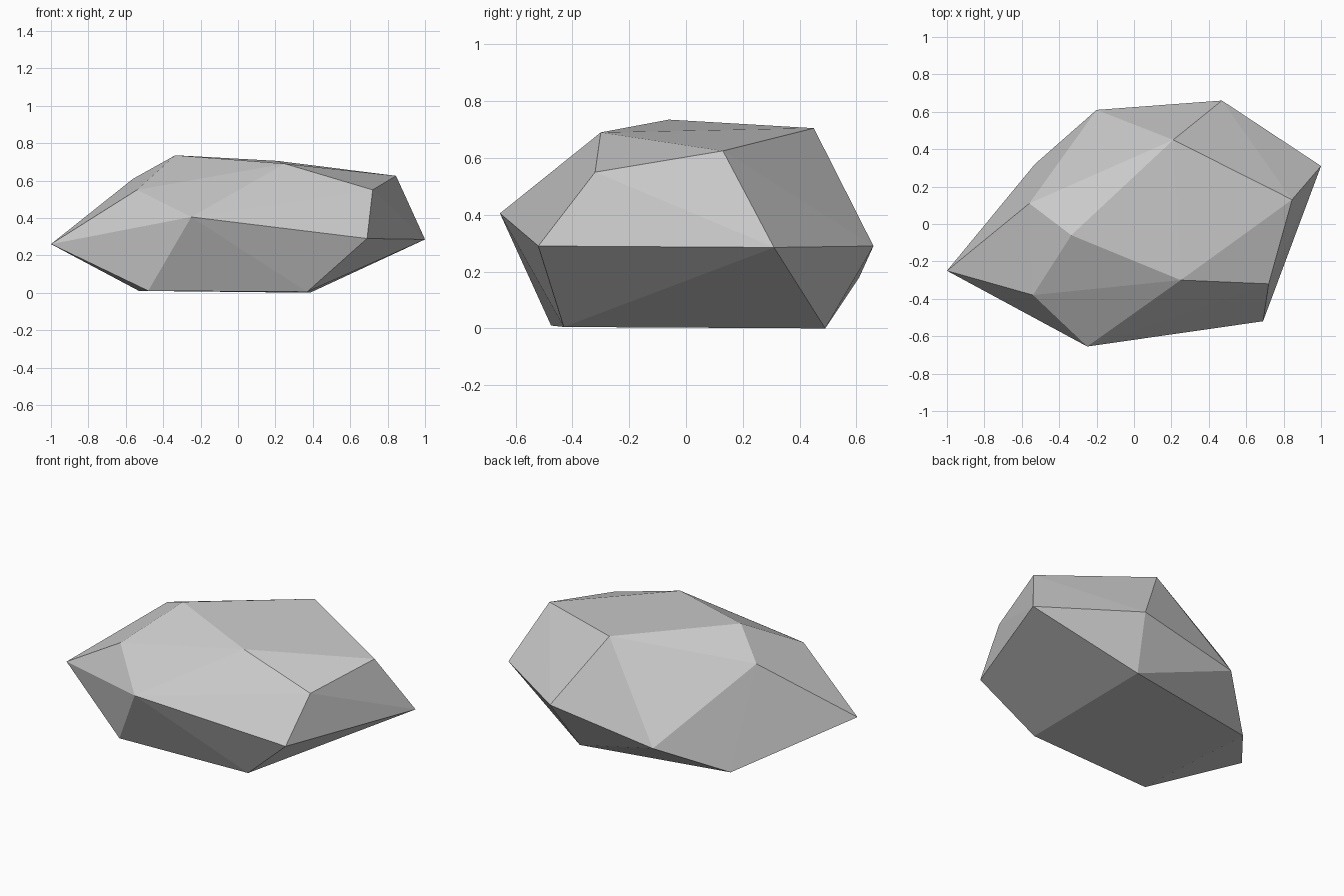
import bpy
import bmesh

# Remove the default cube only
default_cube = bpy.data.objects.get("Cube")
if default_cube:
    bpy.data.objects.remove(default_cube, do_unlink=True)


def make_material(name, color):
    material = bpy.data.materials.new(name)
    material.use_nodes = True
    material.diffuse_color = color
    shader = next(n for n in material.node_tree.nodes if n.type == "BSDF_PRINCIPLED")
    shader.inputs["Base Color"].default_value = color
    shader.inputs["Roughness"].default_value = 0.9
    return material


def make_hull(name, corners, material):
    """Wrap a tight faceted skin around the corner points."""
    bm = bmesh.new()
    for corner in corners:
        bm.verts.new(corner)
    bmesh.ops.convex_hull(bm, input=bm.verts[:], use_existing_faces=False)
    bmesh.ops.recalc_face_normals(bm, faces=bm.faces[:])
    for face in bm.faces:
        face.smooth = False
    mesh = bpy.data.meshes.new(name)
    bm.to_mesh(mesh)
    bm.free()
    mesh.materials.append(material)
    rock = bpy.data.objects.new(name, mesh)
    bpy.context.collection.objects.link(rock)
    return rock


# Flat underside the boulder rests on
base_corners = [
    (-0.48, -0.475, 0.01),
    (0.37, -0.43, 0.005),
    (0.385, 0.49, 0),
    (-0.53, 0.32, 0.01),
]

# Widest belt around the sides
belt_corners = [
    (-1, -0.25, 0.26),
    (-0.25, -0.655, 0.405),
    (0.69, -0.52, 0.29),
    (1, 0.31, 0.285),
    (0.47, 0.66, 0.29),
    (-0.2, 0.61, 0.18),
]

# Shoulders between the belt and the crown
shoulder_corners = [
    (-0.54, -0.38, 0.55),
    (0.72, -0.32, 0.55),
    (0.845, 0.13, 0.625),
    (-0.56, 0.11, 0.61),
]

# Crown
crown_corners = [
    (-0.335, -0.06, 0.735),
    (0.25, -0.3, 0.69),
    (0.21, 0.45, 0.705),
]

stone_grey = make_material("stone grey", (0.6, 0.6, 0.6, 1))
make_hull("boulder", base_corners + belt_corners + shoulder_corners + crown_corners, stone_grey)
